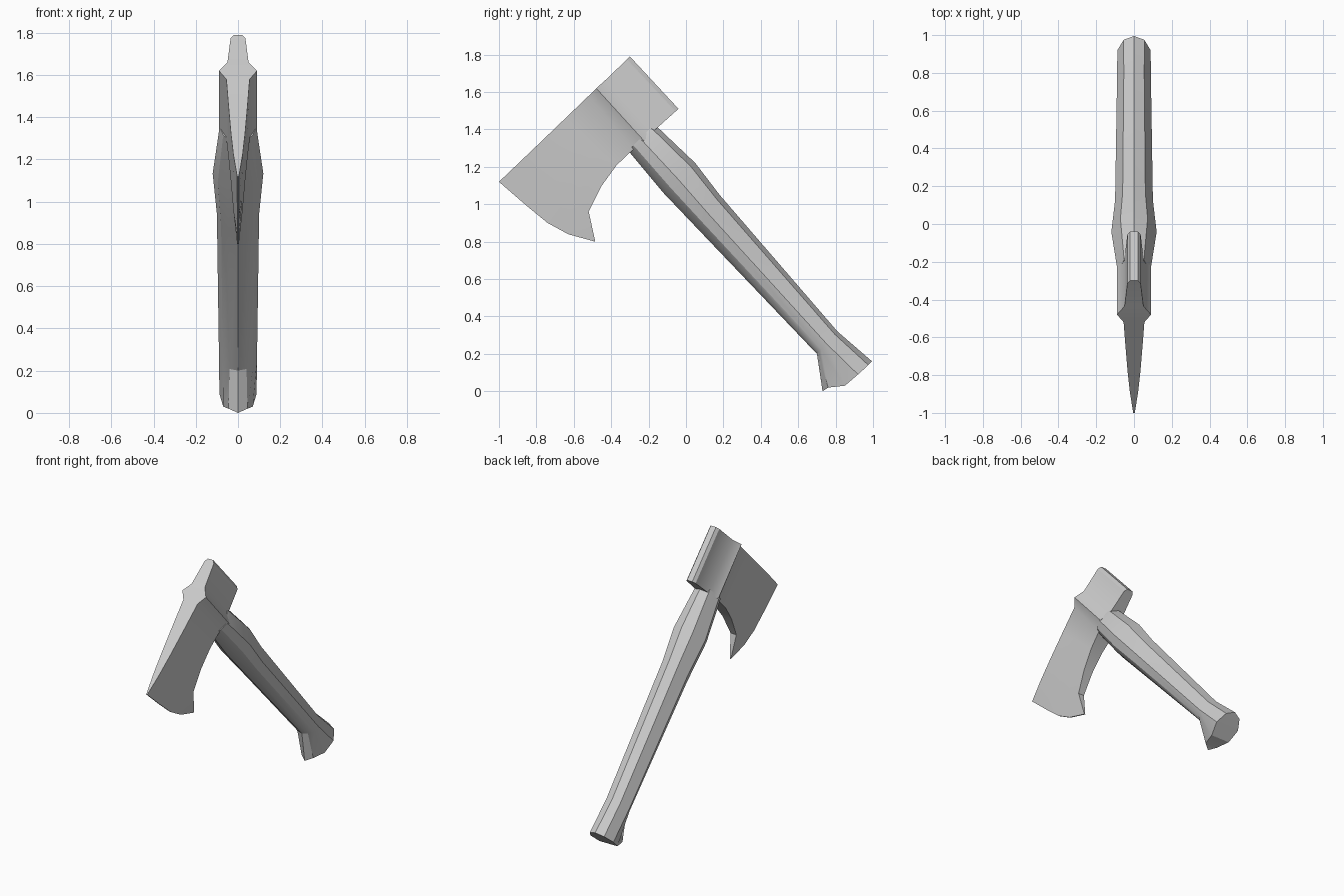
import bpy, bmesh, math
from mathutils import Vector

if "Cube" in bpy.data.objects:
    bpy.data.objects.remove(bpy.data.objects["Cube"])


def lerp(a, b, t):
    return (a[0] + (b[0] - a[0]) * t, a[1] + (b[1] - a[1]) * t)


def make_object(name, loops, caps):
    """Bridge closed loops of points; caps are index lists on the first and last loops."""
    bm = bmesh.new()
    rings = [[bm.verts.new(p) for p in loop] for loop in loops]
    n = len(rings[0])
    for a, b in zip(rings, rings[1:]):
        for i in range(n):
            j = (i + 1) % n
            bm.faces.new((a[i], a[j], b[j], b[i]))
    for ring in (rings[0], rings[-1]):
        for cap in caps:
            bm.faces.new([ring[i] for i in cap])
    bmesh.ops.recalc_face_normals(bm, faces=bm.faces)
    mesh = bpy.data.meshes.new(name)
    bm.to_mesh(mesh)
    bm.free()
    obj = bpy.data.objects.new(name, mesh)
    bpy.context.collection.objects.link(obj)
    bpy.context.view_layer.objects.active = obj
    obj.select_set(True)
    bpy.ops.object.shade_smooth_by_angle(angle=math.radians(30))
    obj.select_set(False)
    return obj


def mirrored(half):
    """Close a half section (x >= 0) with its mirror, sharing no points."""
    return [Vector(p) for p in half] + [Vector((-x, y, z)) for x, y, z in reversed(half)]


# Axe head: stations from poll to cutting edge (top yz, bottom yz, half thickness)
stations = [
    ((-0.30, 1.79), (-0.04, 1.51), 0.02),
    ((-0.315, 1.775), (-0.055, 1.497), 0.035),
    ((-0.435, 1.66), (-0.18, 1.385), 0.05),
    ((-0.48, 1.62), (-0.225, 1.34), 0.09),
    ((-0.52, 1.58), (-0.28, 1.295), 0.055),
    ((-0.65, 1.455), (-0.37, 1.21), 0.045),
    ((-0.78, 1.33), (-0.45, 1.10), 0.034),
    ((-0.89, 1.225), (-0.52, 0.96), 0.022),
]
head = []
for top, bottom, w in stations:
    head.append(mirrored([(w, *lerp(top, bottom, i / 4)) for i in range(5)]))
edge = [(-1.0, 1.12), (-0.85, 0.99), (-0.74, 0.90), (-0.63, 0.84), (-0.485, 0.80)]
head.append(mirrored([(0.004, y, z) for y, z in edge]))
make_object("axe_head", head, [(i, i + 1, 8 - i, 9 - i) for i in range(4)])

# Handle: shaft sections (upper yz, lower yz, half width) and a knob end
section = [(1, 0), (0.87, 0.6), (0.46, 1), (0.2, 0.8), (0.07, 0.45), (0, 0)]
shaft = [
    ((-0.17, 1.425), (-0.31, 1.285), 0.085),
    ((-0.15, 1.41), (-0.295, 1.27), 0.09),
    ((0.05, 1.22), (-0.12, 1.06), 0.12),
    ((0.18, 1.05), (0.08, 0.85), 0.10),
    ((0.81, 0.32), (0.70, 0.20), 0.09),
]
halves = [[(fx * w, *lerp(lo, up, f)) for f, fx in section] for up, lo, w in shaft]
halves.append([(0, 0.995, 0.16), (0.055, 0.975, 0.14), (0.088, 0.92, 0.09),
               (0.07, 0.85, 0.03), (0.045, 0.76, 0.02), (0, 0.73, 0.0)])
handle = [[Vector(p) for p in h] + [Vector((-x, y, z)) for x, y, z in h[4:0:-1]]
          for h in halves]
make_object("handle", handle,
            [(0, 1, 9), (1, 2, 8, 9), (2, 3, 7, 8), (3, 4, 6, 7), (4, 5, 6)])
